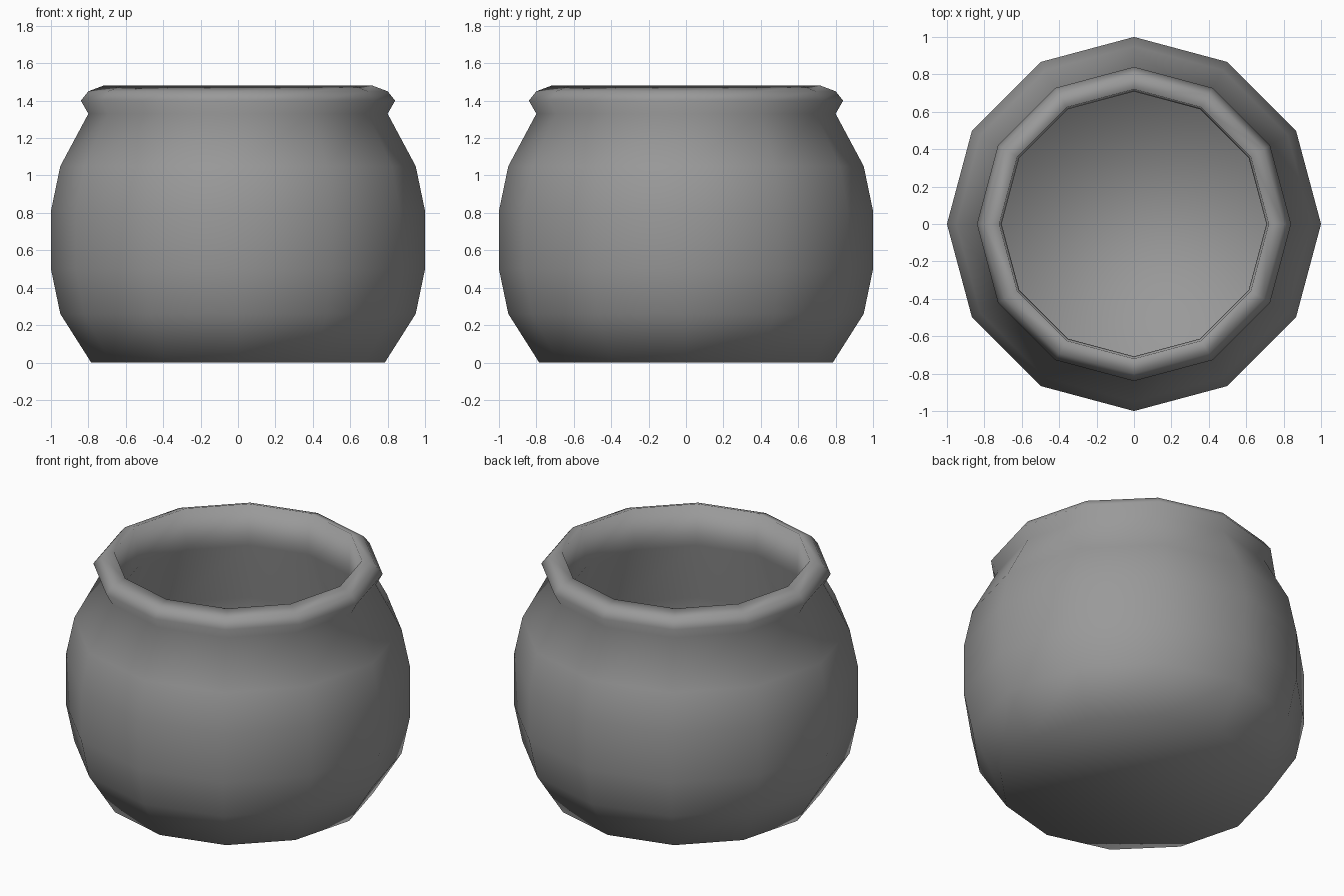
import bpy, bmesh
from math import cos, sin, tau

if "Cube" in bpy.data.objects:
    bpy.data.objects.remove(bpy.data.objects["Cube"])

SIDES = 12

# pot cross-section (radius, height): outer wall, rolled rim, inner wall
profile = [
    (0.785, 0.0), (0.95, 0.26), (1.0, 0.5), (1.0, 0.81), (0.95, 1.05),
    (0.80, 1.33), (0.84, 1.40), (0.80, 1.45), (0.72, 1.48),
    (0.708, 1.22), (0.88, 0.81), (0.88, 0.5), (0.71, 0.09),
]

bm = bmesh.new()
rings = [[bm.verts.new((r * cos(tau * i / SIDES), r * sin(tau * i / SIDES), z))
          for i in range(SIDES)] for r, z in profile]

# walls
for low, high in zip(rings, rings[1:]):
    for i in range(SIDES):
        j = (i + 1) % SIDES
        bm.faces.new((low[i], low[j], high[j], high[i]))

# underside and inner floor
bm.faces.new(rings[0][::-1])
bm.faces.new(rings[-1])

for f in bm.faces:
    f.smooth = True

mesh = bpy.data.meshes.new("pot")
bm.to_mesh(mesh)
bm.free()
pot = bpy.data.objects.new("pot", mesh)
bpy.context.collection.objects.link(pot)

# dark grey clay
clay = bpy.data.materials.new("clay")
clay.diffuse_color = (0.32, 0.32, 0.32, 1)
clay.use_nodes = True
clay.node_tree.nodes["Principled BSDF"].inputs["Base Color"].default_value = clay.diffuse_color
mesh.materials.append(clay)
